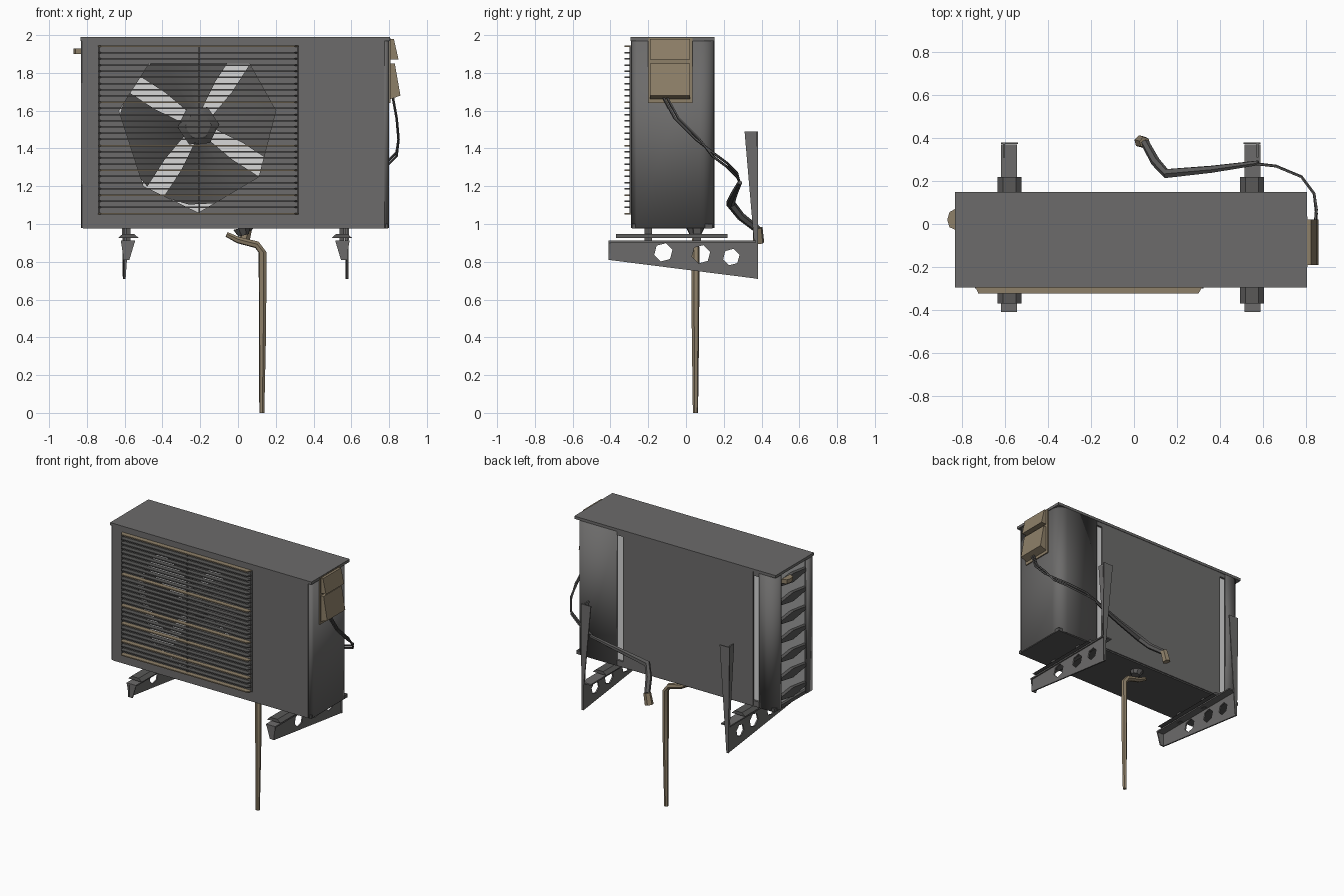
import bpy, bmesh, math
from mathutils import Vector

cube = bpy.data.objects.get("Cube")
if cube:
    bpy.data.objects.remove(cube, do_unlink=True)


def material(name, r, g, b):
    m = bpy.data.materials.new(name)
    m.use_nodes = True
    m.diffuse_color = (r, g, b, 1)
    bsdf = m.node_tree.nodes["Principled BSDF"]
    bsdf.inputs["Base Color"].default_value = (r, g, b, 1)
    bsdf.inputs["Roughness"].default_value = 0.7
    return m


CASING = material("casing grey", 0.15, 0.147, 0.145)
DARK = material("dark grey", 0.1, 0.098, 0.097)
TAN = material("tan plastic", 0.27, 0.215, 0.14)
LIGHT = material("light fins", 0.68, 0.68, 0.68)


def finish(name, bm, mat, smooth=False):
    bmesh.ops.recalc_face_normals(bm, faces=bm.faces[:])
    me = bpy.data.meshes.new(name)
    bm.to_mesh(me)
    bm.free()
    me.materials.append(mat)
    ob = bpy.data.objects.new(name, me)
    bpy.context.collection.objects.link(ob)
    if smooth:
        bpy.ops.object.select_all(action="DESELECT")
        ob.select_set(True)
        bpy.context.view_layer.objects.active = ob
        bpy.ops.object.shade_smooth_by_angle(angle=math.radians(40))
    return ob


def box(name, lo, hi, mat):
    bm = bmesh.new()
    bmesh.ops.create_cube(bm, size=1)
    for v in bm.verts:
        v.co = [lo[i] + (v.co[i] + 0.5) * (hi[i] - lo[i]) for i in range(3)]
    return finish(name, bm, mat)


def plate(name, axis, start, depth, outline, mat, holes=()):
    """Extrude a flat outline, with optional holes, along one axis."""
    place = {"x": lambda a, b: (start, a, b),
             "y": lambda a, b: (a, start, b),
             "z": lambda a, b: (a, b, start)}[axis]
    bm = bmesh.new()
    for loop in [outline, *holes]:
        vs = [bm.verts.new(place(*p)) for p in loop]
        for i, v in enumerate(vs):
            bm.edges.new((vs[i - 1], v))
    bmesh.ops.triangle_fill(bm, use_beauty=True, edges=bm.edges[:])
    geo = bmesh.ops.extrude_face_region(bm, geom=bm.faces[:])
    step = Vector([depth if a == axis else 0 for a in "xyz"])
    bmesh.ops.translate(bm, vec=step, verts=[g for g in geo["geom"] if isinstance(g, bmesh.types.BMVert)])
    return finish(name, bm, mat)


def wall(name, path, z0, z1, mat):
    """Bent sheet standing on a plan path."""
    bm = bmesh.new()
    rows = [(bm.verts.new((x, y, z0)), bm.verts.new((x, y, z1))) for x, y in path]
    for a, b in zip(rows, rows[1:]):
        bm.faces.new((a[0], b[0], b[1], a[1]))
    ob = finish(name, bm, mat, True)
    mod = ob.modifiers.new("thickness", "SOLIDIFY")
    mod.thickness = 0.01
    mod.offset = 0
    return ob


def tube(name, points, radii, mat, sides=6):
    """Sweep a ring along a path with a radius at every point."""
    bm = bmesh.new()
    pts = [Vector(p) for p in points]
    rings = []
    for i, p in enumerate(pts):
        d = (pts[min(i + 1, len(pts) - 1)] - pts[max(i - 1, 0)]).normalized()
        u = d.cross(Vector((0.3, 0.9, 0.2))).normalized()
        w = d.cross(u)
        angs = [2 * math.pi * k / sides for k in range(sides)]
        rings.append([bm.verts.new(p + radii[i] * (u * math.cos(a) + w * math.sin(a))) for a in angs])
    for a, b in zip(rings, rings[1:]):
        for k in range(sides):
            n = (k + 1) % sides
            bm.faces.new((a[k], a[n], b[n], b[k]))
    bm.faces.new(rings[0])
    bm.faces.new(rings[-1])
    return finish(name, bm, mat, True)


# Casing: lid, base, front with fan opening, wrapped sides
box("lid", (-0.835, -0.295, 1.97), (0.805, 0.15, 1.99), CASING)
box("base", (-0.82, -0.285, 0.975), (0.795, 0.14, 1.0), DARK)
FX, FZ = -0.21, 1.52
opening = [(-0.47, 1.85), (0.06, 1.85), (0.2, 1.6), (0.11, 1.25), (-0.21, 1.06), (-0.5, 1.2), (-0.63, 1.6)]
plate("front_panel", "y", -0.29, 0.012, [(-0.825, 0.98), (0.775, 0.98), (0.775, 1.975), (-0.825, 1.975)],
      CASING, [opening])


def corner(cx, cy, r, side):
    arc = [math.radians(15 * k) for k in range(7)]
    return [(cx + side * r * math.cos(a), cy + r * math.sin(a)) for a in arc]


wall("right_wrap_panel", [(0.775, -0.285), (0.795, -0.26)] + corner(0.725, 0.075, 0.07, 1) + [(0.46, 0.145)],
     0.98, 1.975, CASING)
wall("left_back_corner", corner(-0.755, 0.075, 0.07, -1) + [(-0.7, 0.145)], 0.98, 1.975, CASING)
wall("left_front_corner", [(-0.825, -0.285), (-0.825, -0.22)], 0.98, 1.975, CASING)
box("back_panel", (-0.65, 0.137, 0.985), (0.41, 0.147, 1.975), CASING)
for z in (0.985, 1.94):
    box("back_rail", (-0.72, 0.13, z), (0.47, 0.145, z + 0.035), CASING)

# Heat exchanger and side louvres
box("rear_fins", (-0.8, 0.1, 1.0), (0.47, 0.125, 1.96), LIGHT)
box("side_fins", (-0.8, -0.24, 1.0), (-0.785, 0.11, 1.96), LIGHT)
for i in range(7):
    z = 1.05 + i * 0.14
    plate("side_louvre", "x", -0.825, 0.025,
          [(-0.23, z - 0.01), (-0.07, z - 0.035), (0.08, z - 0.01), (0.08, z + 0.01), (-0.07, z + 0.03), (-0.23, z + 0.01)],
          DARK)
plate("side_handle", "z", 1.9, 0.03, [(-0.825, -0.03), (-0.86, -0.015), (-0.87, 0.02), (-0.86, 0.055), (-0.825, 0.075)], TAN)

# Fan
tube("fan_hub", [(FX, -0.25, FZ), (FX, -0.22, FZ), (FX, -0.1, FZ)], [0.07, 0.11, 0.11], DARK)
tube("fan_motor", [(FX, -0.1, FZ), (FX, 0.1, FZ)], [0.07, 0.07], DARK, 10)
bm = bmesh.new()
for k in range(4):
    mid = 12 + 90 * k
    grid = []
    for r, half in ((0.09, 24), (0.25, 33), (0.42, 38)):
        row = []
        for t in (-1, -0.5, 0, 0.5, 1):
            a = math.radians(mid + half * t)
            row.append(bm.verts.new((FX + r * math.cos(a), -0.18 + 0.05 * t, FZ + r * math.sin(a))))
        grid.append(row)
    for a, b in zip(grid, grid[1:]):
        for i in range(4):
            bm.faces.new((a[i], a[i + 1], b[i + 1], b[i]))
finish("fan_blades", bm, DARK, True)

# Grille over the fan
GX0, GX1, GZ0, GZ1 = -0.74, 0.325, 1.055, 1.94
bars = 27
for i in range(bars + 1):
    z = GZ0 + (GZ1 - GZ0) * i / bars
    tan = i in (0, 3, 7, 11, 18, bars)
    plate("grille_bar", "z", z - 0.004, 0.008,
          [(GX0, -0.29), (GX0 + 0.015, -0.325), (GX1 - 0.025, -0.325), (GX1 - 0.005, -0.29)], TAN if tan else DARK)
for x in (GX0, -0.21, GX1 - 0.012):
    box("grille_upright", (x, -0.3, GZ0), (x + 0.01, -0.292, GZ1), DARK)

# Connection box and its cable on the right side
box("connection_plate", (0.8, -0.2, 1.64), (0.808, 0.035, 1.985), TAN)
plate("upper_cover", "y", -0.19, 0.21, [(0.805, 1.98), (0.825, 1.98), (0.85, 1.87), (0.805, 1.87)], TAN)
plate("lower_cover", "y", -0.19, 0.21, [(0.805, 1.85), (0.83, 1.85), (0.86, 1.68), (0.805, 1.66)], TAN)
for s in (0, 0.02):
    tube("power_cable", [(0.82, -0.12 + s, 1.67), (0.84, -0.06 + s, 1.56), (0.85, 0.05 + s, 1.45),
                         (0.84, 0.14, 1.38 - s), (0.78, 0.22, 1.32 - s), (0.66, 0.27, 1.27 - s), (0.57, 0.28, 1.23)],
         [0.007] * 7, DARK, 5)

# Refrigerant pipe behind
tube("rear_pipe", [(0.58, 0.285, 1.22), (0.36, 0.255, 1.16), (0.15, 0.235, 1.11), (0.1, 0.29, 1.04), (0.05, 0.38, 0.97)],
     [0.012, 0.018, 0.024, 0.022, 0.02], DARK)
tube("pipe_end", [(0.05, 0.38, 0.98), (0.03, 0.385, 0.9)], [0.026, 0.03], TAN)

# Drain pipe below
tube("drain_spout", [(0.02, 0.05, 0.98), (0.03, 0.05, 0.94)], [0.05, 0.03], DARK, 8)
tube("drain_pipe", [(-0.06, 0.05, 0.945), (0.0, 0.05, 0.915), (0.1, 0.05, 0.89), (0.13, 0.05, 0.85), (0.13, 0.05, 0.45),
                    (0.126, 0.05, 0.0)], [0.014, 0.018, 0.02, 0.022, 0.02, 0.014], TAN)

# Wall brackets with feet
for x, s in ((-0.605, 1), (0.575, -1)):
    def span(a, b):
        return sorted((x + s * a, x + s * b))
    holes = [[(y + r * math.cos(math.radians(a)), z + r * math.sin(math.radians(a))) for a in range(15, 375, 60)]
             for y, z, r in ((-0.12, 0.85, 0.05), (0.08, 0.84, 0.05), (0.24, 0.825, 0.045))]
    plate("bracket_arm", "x", x - 0.005, 0.01, [(-0.41, 0.81), (0.38, 0.71), (0.38, 0.91), (-0.41, 0.91)], CASING, holes)
    a, b = span(-0.015, 0.06)
    box("arm_flange", (a, -0.41, 0.902), (b, 0.37, 0.912), CASING)
    plate("arm_end", "y", -0.408, 0.008, [(x - s * 0.015, 0.91), (x, 0.81), (x + s * 0.03, 0.81), (x + s * 0.06, 0.91)], CASING)
    plate("wall_strip", "y", 0.372, 0.008, [(x - 0.005, 0.71), (x + 0.01, 0.71), (x + s * 0.065, 1.49), (x - s * 0.015, 1.49)], CASING)
    plate("wall_strip_web", "x", x - 0.005, 0.01, [(0.365, 0.85), (0.38, 0.85), (0.38, 1.49), (0.31, 1.49)], CASING)
    a, b = span(-0.03, 0.08)
    m = (a + b) / 2
    plate("rubber_foot", "y", -0.37, 0.59, [(a, 0.925), (b, 0.925), (b - 0.025, 0.948), (a + 0.025, 0.948)], DARK)
    for y in (-0.2, 0.06):
        box("foot_stem", (m - 0.012, y - 0.02, 0.9), (m + 0.012, y + 0.02, 0.985), DARK)
